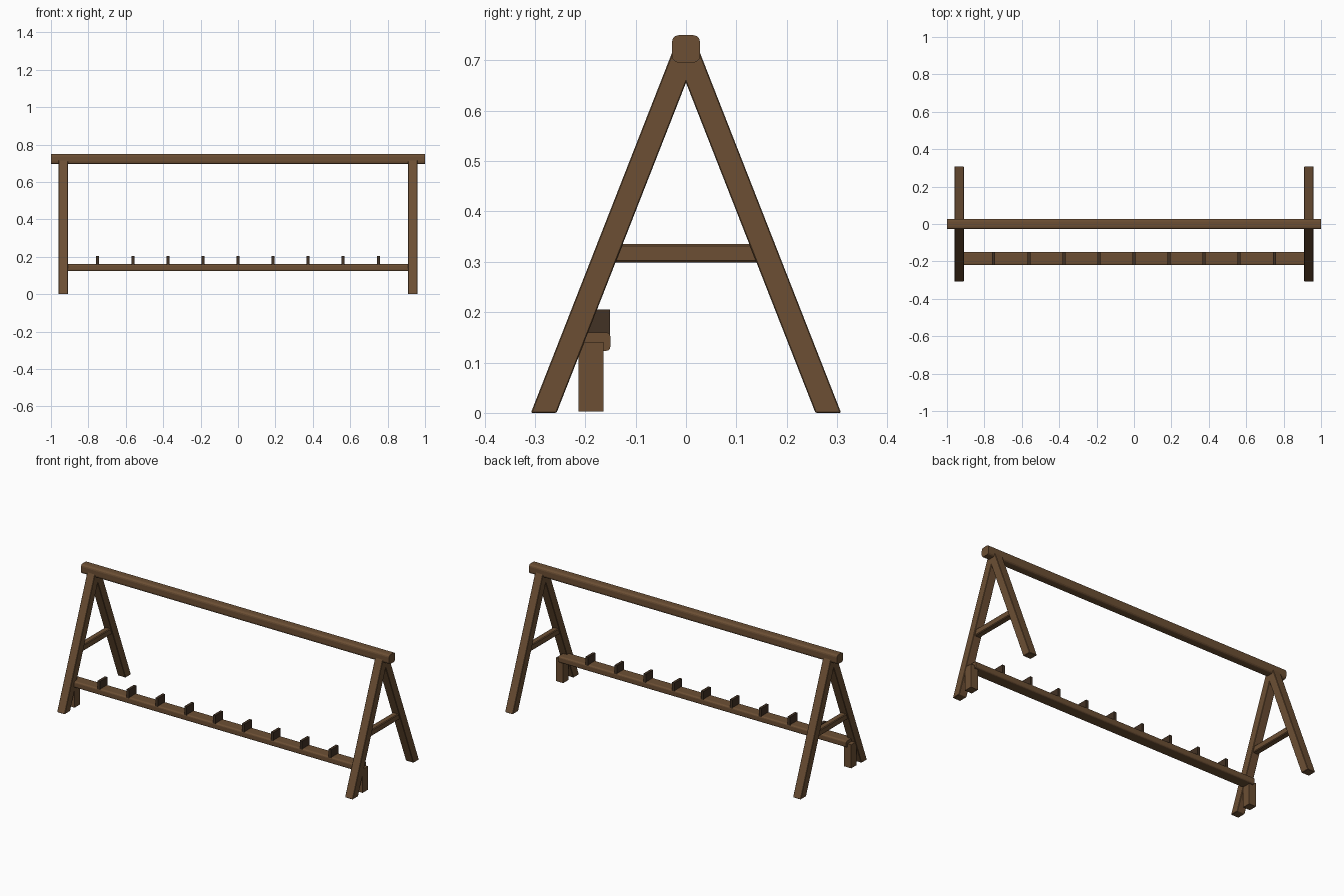
import bpy, bmesh

if "Cube" in bpy.data.objects:
    bpy.data.objects.remove(bpy.data.objects["Cube"])


def material(name, rgb):
    m = bpy.data.materials.new(name)
    m.diffuse_color = (*rgb, 1)
    m.use_nodes = True
    m.node_tree.nodes["Principled BSDF"].inputs["Base Color"].default_value = m.diffuse_color
    return m


wood = material("brown_wood", (0.15, 0.078, 0.034))
dark = material("dark_wood", (0.055, 0.032, 0.018))


def prism(name, profile, x0, x1, mat, bevel=0.0, segments=1):
    """Extrude a (y, z) profile along x, with optional rounded edges."""
    bm = bmesh.new()
    face = bm.faces.new([bm.verts.new((x0, y, z)) for y, z in profile])
    ext = bmesh.ops.extrude_face_region(bm, geom=[face])
    verts = [v for v in ext["geom"] if isinstance(v, bmesh.types.BMVert)]
    bmesh.ops.translate(bm, verts=verts, vec=(x1 - x0, 0, 0))
    bmesh.ops.recalc_face_normals(bm, faces=bm.faces)
    if bevel:
        # only the edges along x are rounded
        edges = [e for e in bm.edges
                 if abs(e.verts[0].co.x - e.verts[1].co.x) > 1e-5]
        if segments == 1:
            edges = bm.edges[:]
        bmesh.ops.bevel(bm, geom=edges, offset=bevel, segments=segments,
                        profile=0.5, affect='EDGES')
    mesh = bpy.data.meshes.new(name)
    bm.to_mesh(mesh)
    bm.free()
    mesh.materials.append(mat)
    obj = bpy.data.objects.new(name, mesh)
    bpy.context.collection.objects.link(obj)
    return obj


def rect(y0, y1, z0, z1):
    return [(y0, z0), (y1, z0), (y1, z1), (y0, z1)]


# Top beam with rounded corners
prism("top_beam", rect(-0.028, 0.028, 0.695, 0.75), -1, 1, wood, 0.014, 3)

# A-frames at both ends
SLOPE, LEG_TOP = 0.392, 0.72
for side, cx in (("left", -0.935), ("right", 0.935)):
    x0, x1 = cx - 0.025, cx + 0.025
    for part, s in (("front", -1), ("back", 1)):
        profile = [(s * 0.308, 0), (s * 0.257, 0),
                   (s * (0.257 - SLOPE * LEG_TOP), LEG_TOP),
                   (s * (0.308 - SLOPE * LEG_TOP), LEG_TOP)]
        prism(f"{side}_{part}_leg", profile, x0, x1, wood, 0.002)
    prism(f"{side}_crossbar", rect(-0.15, 0.15, 0.299, 0.335),
          cx - 0.0175, cx + 0.0175, wood, 0.004)
    # Short post carrying the lower rail
    prism(f"{side}_rail_post", rect(-0.213, -0.164, 0.003, 0.141),
          cx - 0.023, cx + 0.023, wood)

# Lower rail
prism("lower_rail", rect(-0.22, -0.15, 0.123, 0.16), -0.935, 0.935,
      wood, 0.009, 3)

# Evenly spaced dividers on the rail
for i in range(9):
    x = -0.75 + 0.1875 * i
    prism(f"divider_{i + 1}", rect(-0.219, -0.151, 0.154, 0.205),
          x - 0.008, x + 0.008, dark)
